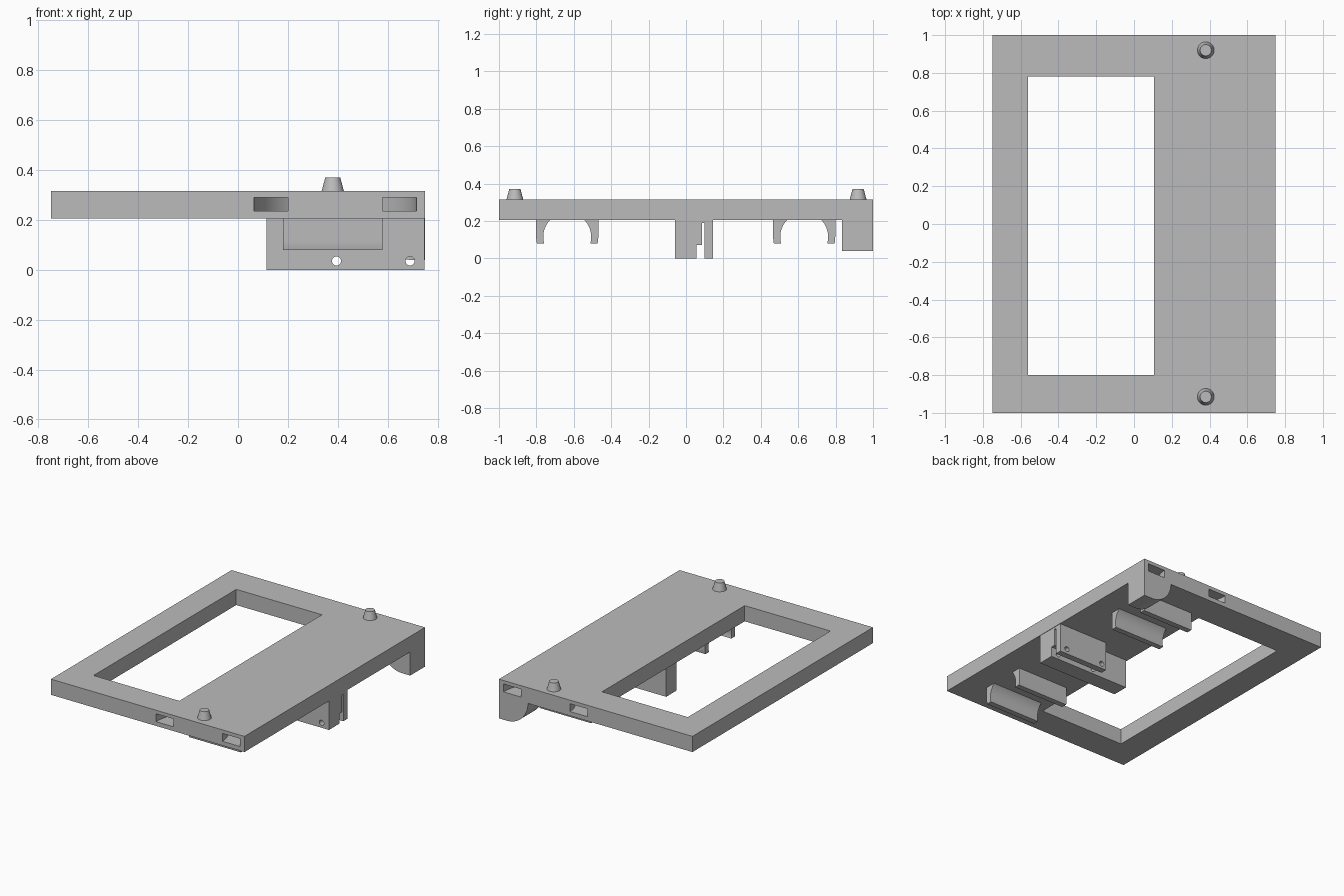
import bpy, bmesh, math
from mathutils import Vector

cube = bpy.data.objects.get("Cube")
if cube:
    bpy.data.objects.remove(cube, do_unlink=True)

grey = bpy.data.materials.new("plain grey")
grey.use_nodes = True
colour = (0.5, 0.5, 0.5, 1)
grey.diffuse_color = colour
grey.node_tree.nodes["Principled BSDF"].inputs["Base Color"].default_value = colour

UNDER, TOP = 0.205, 0.315  # lower and upper face of the plate


def prism(name, profile, axis, lo, hi):
    """Extrude a 2D profile along the x, y or z axis."""
    place = {"x": lambda a, b, t: (t, a, b),
             "y": lambda a, b, t: (a, t, b),
             "z": lambda a, b, t: (a, b, t)}[axis]
    bm = bmesh.new()
    face = bm.faces.new([bm.verts.new(place(a, b, lo)) for a, b in profile])
    ext = bmesh.ops.extrude_face_region(bm, geom=[face], use_keep_orig=True)
    verts = [v for v in ext["geom"] if isinstance(v, bmesh.types.BMVert)]
    bmesh.ops.translate(bm, verts=verts, vec=Vector(place(0, 0, hi - lo)))
    bmesh.ops.recalc_face_normals(bm, faces=bm.faces)
    mesh = bpy.data.meshes.new(name)
    bm.to_mesh(mesh)
    bm.free()
    mesh.materials.append(grey)
    obj = bpy.data.objects.new(name, mesh)
    bpy.context.collection.objects.link(obj)
    return obj


def rect(a0, a1, b0, b1):
    return [(a0, b0), (a1, b0), (a1, b1), (a0, b1)]


def arc(ca, cb, r, start, end, steps=24):
    angles = [math.radians(start + (end - start) * i / steps) for i in range(steps + 1)]
    return [(ca + r * math.cos(t), cb + r * math.sin(t)) for t in angles]


def activate(obj):
    bpy.ops.object.select_all(action="DESELECT")
    obj.select_set(True)
    bpy.context.view_layer.objects.active = obj


def cut(obj, cutters):
    for cutter in cutters:
        cutter.hide_render = True
        mod = obj.modifiers.new("cut", "BOOLEAN")
        mod.operation, mod.solver, mod.object = "DIFFERENCE", "EXACT", cutter
        activate(obj)
        bpy.ops.object.modifier_apply(modifier=mod.name)
        bpy.data.objects.remove(cutter, do_unlink=True)


def smooth(obj):
    activate(obj)
    bpy.ops.object.shade_smooth_by_angle(angle=math.radians(30))


# Plate with a window and a curved strap tunnel at each end
plate = prism("plate", rect(-0.75, 0.75, -1, 1), "z", UNDER, TOP)
cutters = [prism("window_cutter", rect(-0.56, 0.105, -0.80, 0.78), "z", 0.1, 0.5)]
for end, start in ((-1, -4), (1, 176)):
    ring = (arc(0.39, end, 0.325, start, start + 188, 40)
            + arc(0.39, end, 0.19, start + 188, start, 40))
    cutters.append(prism("tunnel_cutter", ring, "z", 0.235, 0.29))
cut(plate, cutters)
smooth(plate)

# Tapered locating pegs
for name, y in (("front_peg", -0.915), ("back_peg", 0.92)):
    bpy.ops.mesh.primitive_cone_add(vertices=32, radius1=0.046, radius2=0.03, depth=0.06,
                                    location=(0.38, y, TOP + 0.025))
    peg = bpy.context.object
    peg.name = name
    peg.data.materials.append(grey)
    smooth(peg)

# Open round clips: two jaws each, curved inside and rounded off outside
for label, yc in (("front", -0.635), ("back", 0.632)):
    zc, inner, outer, tip = 0.115, 0.128, 0.166, 0.08
    high = math.degrees(math.asin((UNDER - zc) / inner))
    low = math.degrees(math.asin((tip - zc) / inner))
    out = math.degrees(math.asin((tip - zc) / outer))
    jaw = (arc(0, zc, inner, high, low) + arc(0, zc, outer, out, 0, 6) + [(outer, UNDER)])
    for side, s in (("front", -1), ("back", 1)):
        smooth(prism(f"{label}_clip_{side}_jaw", [(yc + s * a, b) for a, b in jaw],
                     "x", 0.18, 0.58))

# Middle bracket: long block, and a slotted holder behind it
block = prism("bracket_block", rect(-0.06, 0.055, 0, UNDER), "x", 0.115, 0.747)
slot_profile = [(0.055, UNDER), (0.055, 0.07), (0.085, 0.07), (0.085, 0.19),
                (0.10, 0.19), (0.10, 0), (0.145, 0), (0.145, UNDER)]
holder = prism("bracket_holder", slot_profile, "x", 0.36, 0.747)
for part in (block, holder):
    cut(part, [prism("hole_cutter", arc(x, 0.035, 0.018, 0, 345, 23), "y", -0.2, 0.3)
               for x in (0.395, 0.69)])
    smooth(part)

# Corner foot with a rounded inner edge
foot = [(0.75, UNDER), (0.75, 0.04)] + arc(0.69, UNDER, 0.165, 270, 180)
smooth(prism("corner_foot", foot, "y", 0.835, 1))
